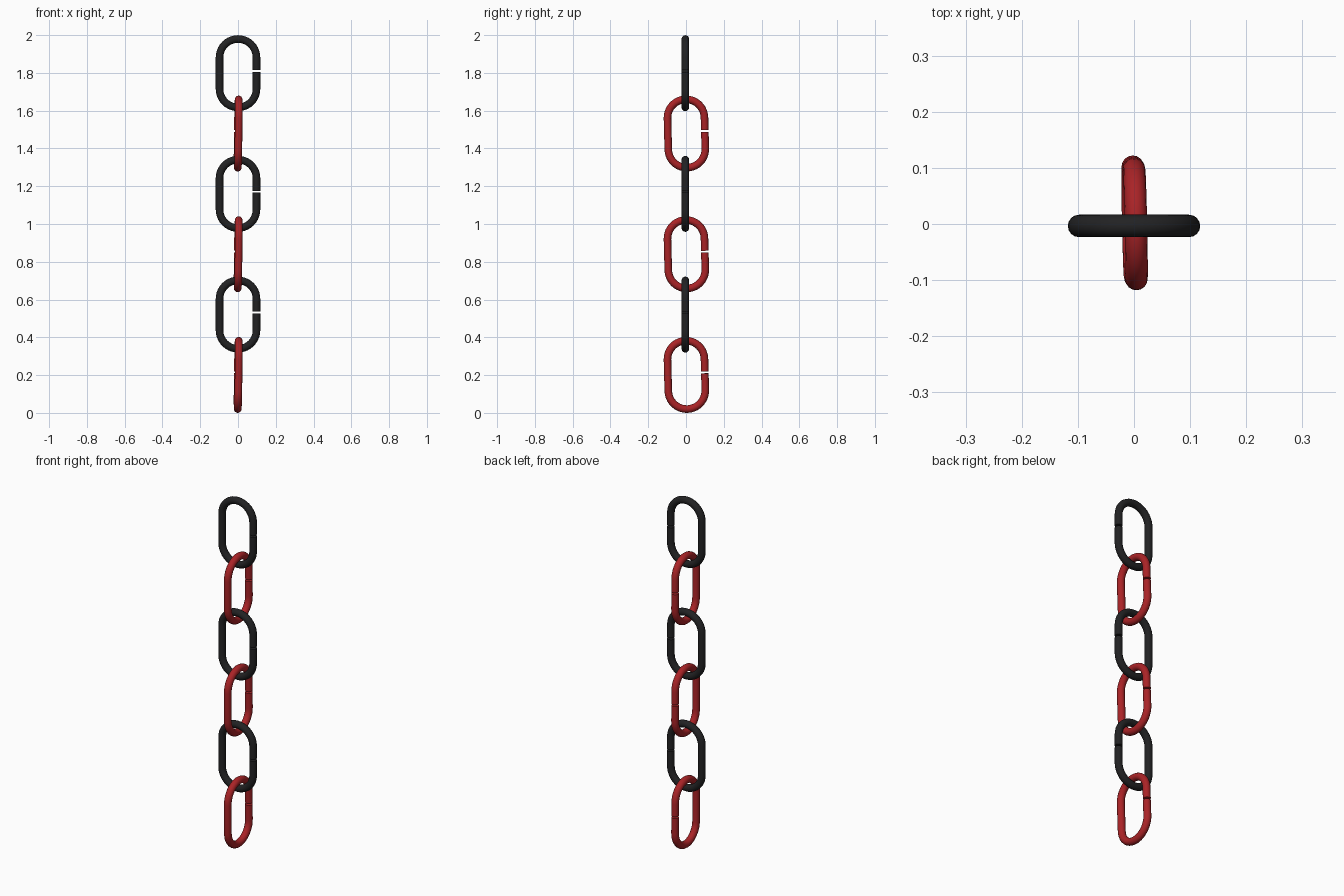
import bpy
import math
from mathutils import Matrix, Vector

cube = bpy.data.objects.get("Cube")
if cube:
    bpy.data.objects.remove(cube)

TUBE = 0.02        # wire radius
BEND = 0.098       # centreline radius of the rounded ends
HALF = 0.083       # half length of the straight sides
PITCH = 0.3195     # spacing of the links
GAP_Z, GAP = 0.011, 0.01
ARC_STEPS = 20


def make_material(name, color):
    mat = bpy.data.materials.new(name)
    mat.use_nodes = True
    mat.diffuse_color = color
    bsdf = mat.node_tree.nodes["Principled BSDF"]
    bsdf.inputs["Base Color"].default_value = color
    bsdf.inputs["Roughness"].default_value = 0.6
    return mat


black = make_material("black", (0.016, 0.016, 0.017, 1))
red = make_material("red", (0.4, 0.017, 0.02, 1))


def link_path():
    """Oval centreline in the XZ plane, open at a narrow slit on the +x side."""
    pts = [Vector((BEND, 0, GAP_Z + GAP / 2))]
    for start, z in ((0, HALF), (math.pi, -HALF)):
        for i in range(ARC_STEPS + 1):
            a = start + math.pi * i / ARC_STEPS
            pts.append(Vector((BEND * math.cos(a), 0, z + BEND * math.sin(a))))
    pts.append(Vector((BEND, 0, GAP_Z - GAP / 2)))
    return pts


def make_link(name, mat, matrix):
    # Sweep a round wire along the path, then keep it as a mesh
    curve = bpy.data.curves.new(name + "_path", "CURVE")
    curve.dimensions = "3D"
    curve.bevel_depth = TUBE
    curve.bevel_resolution = 6
    curve.use_fill_caps = True
    pts = link_path()
    spline = curve.splines.new("POLY")
    spline.points.add(len(pts) - 1)
    for point, co in zip(spline.points, pts):
        point.co = (*co, 1)
    obj = bpy.data.objects.new(name, curve)
    bpy.context.collection.objects.link(obj)
    obj.matrix_world = matrix
    curve.materials.append(mat)
    bpy.ops.object.select_all(action="DESELECT")
    obj.select_set(True)
    bpy.context.view_layer.objects.active = obj
    bpy.ops.object.convert(target="MESH")
    bpy.ops.object.shade_smooth_by_angle(angle=math.radians(40))


# Red links hang slightly askew, a quarter turn from the black ones
askew = (Matrix.Rotation(math.radians(1.5), 4, "X")
         @ Matrix.Rotation(math.radians(0.8), 4, "Y")
         @ Matrix.Rotation(math.radians(91.2), 4, "Z"))

# Six links, alternating from the bottom up
for i in range(6):
    z = HALF + BEND + TUBE + i * PITCH
    if i % 2 == 0:
        make_link(f"red_link_{i // 2 + 1}", red,
                  Matrix.Translation((0.001, 0.002, z)) @ askew)
    else:
        make_link(f"black_link_{i // 2 + 1}", black,
                  Matrix.Translation((0, -0.0035, z)))
